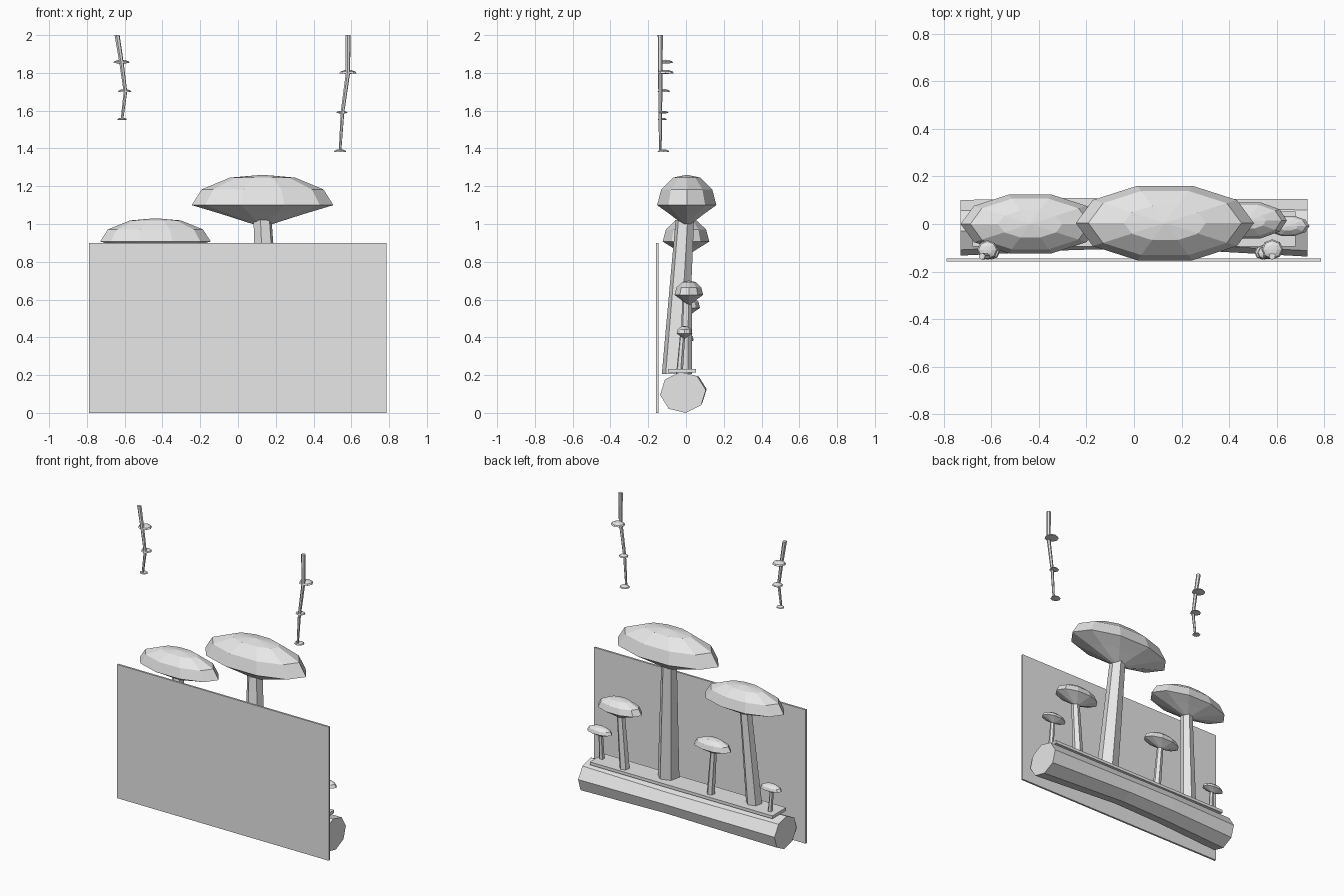
import bpy, bmesh, math
from mathutils import Vector

if "Cube" in bpy.data.objects:
    bpy.data.objects.remove(bpy.data.objects["Cube"])

grey = bpy.data.materials.new("light_grey")
grey.diffuse_color = (0.8, 0.8, 0.8, 1)
grey.use_nodes = True
grey.node_tree.nodes["Principled BSDF"].inputs["Base Color"].default_value = grey.diffuse_color


def finish(name, bm):
    bmesh.ops.recalc_face_normals(bm, faces=bm.faces)
    mesh = bpy.data.meshes.new(name)
    bm.to_mesh(mesh)
    bm.free()
    mesh.materials.append(grey)
    obj = bpy.data.objects.new(name, mesh)
    bpy.context.collection.objects.link(obj)
    return obj


def loft(name, rings):
    """Skin equal-length rings of points and close both ends."""
    bm = bmesh.new()
    loops = [[bm.verts.new(p) for p in ring] for ring in rings]
    n = len(loops[0])
    for a, b in zip(loops, loops[1:]):
        for i in range(n):
            j = (i + 1) % n
            bm.faces.new((a[i], a[j], b[j], b[i]))
    bm.faces.new(loops[0])
    bm.faces.new(loops[-1])
    return finish(name, bm)


def ring_z(c, rx, ry, n, turn=0.0):
    return [(c[0] + rx * math.cos(math.tau * i / n + turn),
             c[1] + ry * math.sin(math.tau * i / n + turn), c[2]) for i in range(n)]


def slab(name, lo, hi):
    bm = bmesh.new()
    bmesh.ops.create_cube(bm, size=1)
    lo, hi = Vector(lo), Vector(hi)
    for v in bm.verts:
        v.co = (lo + hi) / 2 + v.co * (hi - lo)
    return finish(name, bm)


def cap(name, x, y, rim, top, low, rx, ry, n=10):
    """Faceted dome over a shallow cone, from underside to crown."""
    h = top - rim
    profile = [(0.14, low), (0.6, rim - 0.45 * (rim - low)), (1.0, rim),
               (0.86, rim + 0.52 * h), (0.46, rim + 0.91 * h), (0.02, top)]
    return loft(name, [ring_z((x, y, z), rx * f, ry * f, n) for f, z in profile])


def tube(name, points, radii, n=6):
    return loft(name, [ring_z(p, r, r, n, 0.3) for p, r in zip(points, radii)])


# Thin upright panel at the front
slab("front_panel", (-0.79, -0.158, 0), (0.787, -0.145, 0.9))

# Eight-sided log, slightly bent in the middle
log_rings = []
for x, cy, cz, r in [(-0.73, -0.016, 0.108, 0.118), (-0.25, 0.0, 0.114, 0.11),
                     (0.1, 0.002, 0.115, 0.105), (0.73, -0.016, 0.108, 0.122)]:
    log_rings.append([(x, cy + r * math.cos(math.tau * i / 8 + 0.12),
                       max(0, cz + r * 0.9 * math.sin(math.tau * i / 8 + 0.12)))
                      for i in range(8)])
loft("log", log_rings)

# Flat shelf on the log
slab("shelf", (-0.68, -0.095, 0.213), (0.68, 0.052, 0.233))

# Mushrooms: cap x, y, rim z, top z, underside z, rx, ry, stem base x, y, radii
mushrooms = [
    (0.13, 0.004, 1.10, 1.26, 1.0, 0.375, 0.165, 0.172, -0.06, 0.07, 0.05),
    (-0.437, 0.0, 0.907, 1.03, 0.84, 0.293, 0.13, -0.478, -0.045, 0.052, 0.038),
    (0.482, 0.015, 0.625, 0.70, 0.575, 0.162, 0.08, 0.455, 0.0, 0.033, 0.026),
    (-0.21, 0.015, 0.555, 0.618, 0.52, 0.135, 0.062, -0.183, 0.0, 0.026, 0.02),
    (0.648, -0.008, 0.42, 0.46, 0.395, 0.091, 0.044, 0.65, -0.035, 0.018, 0.014),
    (-0.637, 0.005, 0.385, 0.42, 0.365, 0.078, 0.038, -0.625, 0.0, 0.016, 0.012),
]
for k, (x, y, rim, top, low, rx, ry, bx, by, r0, r1) in enumerate(mushrooms, 1):
    cap(f"mushroom_cap_{k}", x, y, rim, top, low, rx, ry)
    tube(f"mushroom_stem_{k}", [(bx, by, 0.205), (x, y - 0.01, low + 0.02)], (r0, r1))

# Hanging vines with small shelf fungi: path (x, z), fungi (x, z, radius)
vines = {
    "left": ([(-0.64, 2.0), (-0.617, 1.855), (-0.596, 1.70), (-0.614, 1.555)],
             [(-0.617, 1.852, 0.044), (-0.6, 1.70, 0.035), (-0.614, 1.552, 0.026)]),
    "right": ([(0.582, 2.0), (0.582, 1.80), (0.553, 1.59), (0.54, 1.385)],
              [(0.582, 1.797, 0.046), (0.55, 1.587, 0.031), (0.54, 1.382, 0.033)]),
}
for side, (path, fungi) in vines.items():
    tube(f"{side}_vine", [(x, -0.136, z) for x, z in path], (0.014, 0.012, 0.01, 0.007))
    for k, (x, z, r) in enumerate(fungi, 1):
        cap(f"{side}_vine_fungus_{k}", x, -0.15 + 0.93 * r, z, z + 0.4 * r, z - 0.05 * r,
            r, 0.93 * r, 8)
